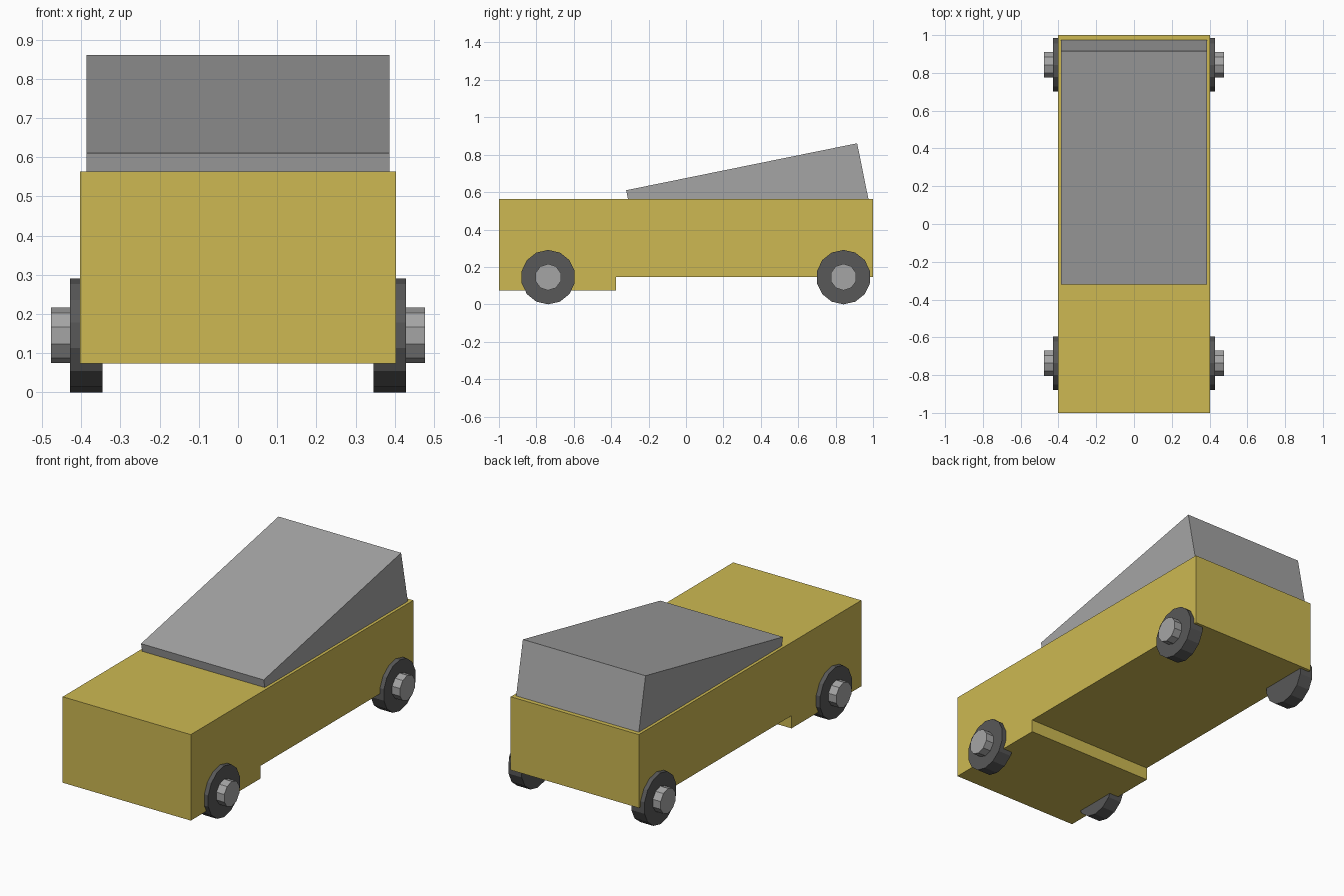
import bpy, bmesh, math

if "Cube" in bpy.data.objects:
    bpy.data.objects.remove(bpy.data.objects["Cube"])

def material(name, rgb):
    m = bpy.data.materials.new(name)
    m.diffuse_color = (*rgb, 1)
    m.use_nodes = True
    m.node_tree.nodes["Principled BSDF"].inputs["Base Color"].default_value = m.diffuse_color
    return m

yellow = material("yellow paint", (0.61, 0.485, 0.085))
grey = material("light grey", (0.375, 0.375, 0.375))
dark = material("dark rubber", (0.098, 0.098, 0.098))

def prism(name, profile, x0, x1, mat):
    """Extrude a (y, z) profile along x from x0 to x1."""
    bm = bmesh.new()
    face = bm.faces.new([bm.verts.new((x0, y, z)) for y, z in profile])
    ext = bmesh.ops.extrude_face_region(bm, geom=[face])
    moved = [v for v in ext["geom"] if isinstance(v, bmesh.types.BMVert)]
    bmesh.ops.translate(bm, verts=moved, vec=(x1 - x0, 0, 0))
    bmesh.ops.recalc_face_normals(bm, faces=bm.faces)
    mesh = bpy.data.meshes.new(name)
    bm.to_mesh(mesh)
    bm.free()
    mesh.materials.append(mat)
    ob = bpy.data.objects.new(name, mesh)
    bpy.context.collection.objects.link(ob)
    return ob

def ring(cy, cz, r, sides):
    """Regular polygon with a corner at the top."""
    return [(cy + r * math.sin(2 * math.pi * i / sides),
             cz + r * math.cos(2 * math.pi * i / sides)) for i in range(sides)]

# Body with the lower step under the nose
prism("body", [(-1, 0.074), (-0.373, 0.074), (-0.373, 0.146), (1, 0.146),
               (1, 0.563), (-1, 0.563)], -0.403, 0.403, yellow)

# Wedge cabin, sunk slightly into the body
prism("cabin", [(-0.306, 0.54), (0.98, 0.54), (0.915, 0.861), (-0.32, 0.61)],
      -0.386, 0.386, grey)

# Wheels and hubs
for end, y in (("front", -0.737), ("rear", 0.842)):
    for side, s in (("left", -1), ("right", 1)):
        prism(f"{end}_{side}_wheel", ring(y, 0.1455, 0.1455, 14), s * 0.345, s * 0.428, dark)
        prism(f"{end}_{side}_hub", ring(y, 0.1455, 0.071, 10), s * 0.42, s * 0.477, grey)
